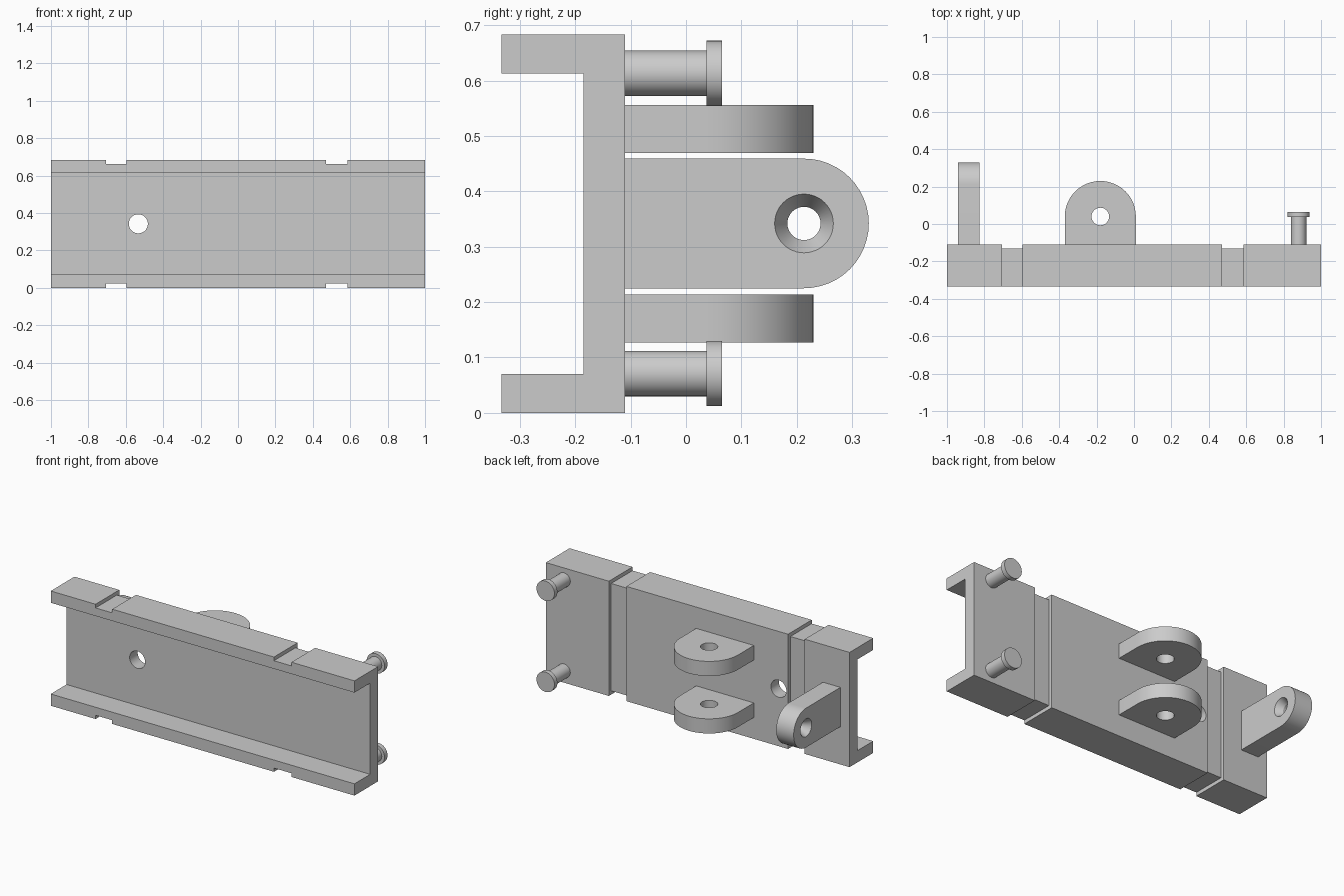
import bpy, bmesh, math
from mathutils import Vector

if "Cube" in bpy.data.objects:
    bpy.data.objects.remove(bpy.data.objects["Cube"], do_unlink=True)

grey = bpy.data.materials.new("light_grey")
grey.use_nodes = True
grey.diffuse_color = (0.6, 0.6, 0.6, 1)
grey.node_tree.nodes["Principled BSDF"].inputs["Base Color"].default_value = (0.6, 0.6, 0.6, 1)

MID = 0.342          # height of the centre line
TOP = 0.683
BACK = -0.11         # rear face of the web
FRONT = -0.333
EMBED = 0.01
SEGMENTS = 48
X, Y, Z = Vector((1, 0, 0)), Vector((0, 1, 0)), Vector((0, 0, 1))


def finish(name, bm):
    bmesh.ops.recalc_face_normals(bm, faces=bm.faces)
    mesh = bpy.data.meshes.new(name)
    bm.to_mesh(mesh)
    bm.free()
    mesh.materials.append(grey)
    obj = bpy.data.objects.new(name, mesh)
    bpy.context.collection.objects.link(obj)
    return obj


def prism(name, points, direction):
    """Extrude a flat outline along a vector."""
    bm = bmesh.new()
    face = bm.faces.new([bm.verts.new(p) for p in points])
    new = bmesh.ops.extrude_face_region(bm, geom=[face])["geom"]
    bmesh.ops.translate(bm, vec=direction,
                        verts=[g for g in new if isinstance(g, bmesh.types.BMVert)])
    return finish(name, bm)


def lathe(name, profile, origin, axis, u, v):
    """Turn (radius, distance) pairs about an axis, capping both ends."""
    bm = bmesh.new()
    rings = []
    for r, h in profile:
        angles = [math.tau * i / SEGMENTS for i in range(SEGMENTS)]
        rings.append([bm.verts.new(Vector(origin) + axis * h
                                   + r * (u * math.cos(a) + v * math.sin(a)))
                      for a in angles])
    for low, high in zip(rings, rings[1:]):
        for i in range(SEGMENTS):
            j = (i + 1) % SEGMENTS
            bm.faces.new((low[i], low[j], high[j], high[i]))
    bm.faces.new(rings[0])
    bm.faces.new(rings[-1])
    return finish(name, bm)


def cut(obj, cutter):
    cutter.hide_render = True
    mod = obj.modifiers.new("cut", 'BOOLEAN')
    mod.operation = 'DIFFERENCE'
    mod.solver = 'EXACT'
    mod.object = cutter
    bpy.context.view_layer.objects.active = obj
    bpy.ops.object.modifier_apply(modifier=mod.name)
    bpy.data.objects.remove(cutter, do_unlink=True)


def smooth(obj):
    bpy.ops.object.select_all(action='DESELECT')
    obj.select_set(True)
    bpy.context.view_layer.objects.active = obj
    bpy.ops.object.shade_smooth_by_angle(angle=math.radians(25))


def round_tab(name, base, radius, centre_y, side, thickness):
    """Tab standing on the web with a half-round end; side is its width axis."""
    outline = [(-radius, BACK - EMBED)]
    for i in range(SEGMENTS // 2 + 1):
        a = math.pi * (1 - 2 * i / SEGMENTS)
        outline.append((radius * math.cos(a), centre_y + radius * math.sin(a)))
    outline.append((radius, BACK - EMBED))
    return prism(name, [Vector(base) + side * s + Y * y for s, y in outline], thickness)


# Channel body: web with two flanges open to the front
web = -0.185
flange = 0.07
outline = [(FRONT, 0), (BACK, 0), (BACK, TOP), (FRONT, TOP),
           (FRONT, TOP - flange), (web, TOP - flange), (web, flange), (FRONT, flange)]
body = prism("channel_body", [(-1, y, z) for y, z in outline], X * 2)

# Shallow grooves wrapping the top, back and bottom
depth = 0.022
far = 0.1
for x0, x1 in ((-0.705, -0.595), (0.47, 0.585)):
    f, b = FRONT - far, BACK - depth
    band = [(f, -far), (BACK + far, -far), (BACK + far, TOP + far), (f, TOP + far),
            (f, TOP - depth), (b, TOP - depth), (b, depth), (f, depth)]
    cut(body, prism("groove_cutter", [(x0, y, z) for y, z in band], X * (x1 - x0)))

# Round hole through the web
cut(body, lathe("web_hole_cutter", [(0.051, -0.3), (0.051, 0)], (-0.533, 0, MID), Y, X, Z))
smooth(body)

# Pair of horizontal clevis lugs
for name, z in (("lower_lug", 0.127), ("upper_lug", 0.469)):
    lug = round_tab(name, (-0.18, 0, z), 0.19, 0.04, X, Z * 0.087)
    cut(lug, lathe("lug_hole_cutter", [(0.047, -0.1), (0.047, 0.2)], (-0.18, 0.04, z), Z, X, Y))
    smooth(lug)

# Upright tab with a hole countersunk from both sides
tab = round_tab("upright_tab", (-0.94, 0, MID), 0.117, 0.213, Z, X * 0.115)
sink = [(0.076, -0.0975), (0.03, -0.0175), (0.03, 0.0175), (0.076, 0.0975)]
cut(tab, lathe("tab_hole_cutter", sink, (-0.8825, 0.213, MID), X, Y, Z))
smooth(tab)

# Headed pins
pin_profile = [(0.041, BACK - EMBED), (0.041, 0.037), (0.059, 0.037), (0.059, 0.065)]
for name, z in (("lower_pin", 0.071), ("upper_pin", 0.613)):
    smooth(lathe(name, pin_profile, (0.88, 0, z), Y, X, Z))
